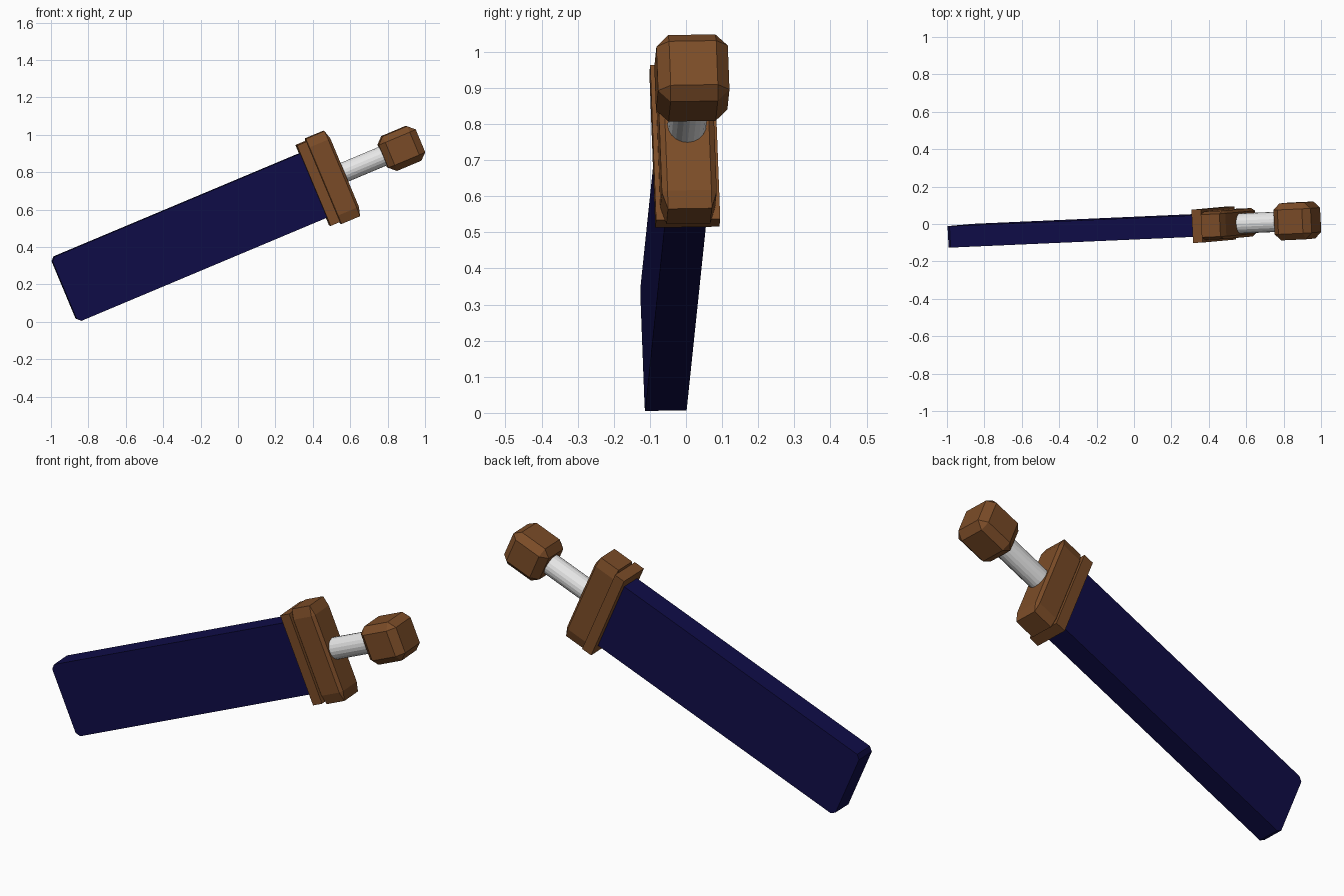
import bpy, bmesh
from mathutils import Matrix, Vector

cube = bpy.data.objects.get("Cube")
if cube:
    bpy.data.objects.remove(cube, do_unlink=True)


def material(name, color):
    m = bpy.data.materials.new(name)
    m.use_nodes = True
    m.diffuse_color = (*color, 1)
    m.node_tree.nodes["Principled BSDF"].inputs["Base Color"].default_value = (*color, 1)
    return m


navy = material("navy blue", (0.005, 0.004, 0.065))
brown = material("brown leather", (0.2, 0.073, 0.021))
white = material("white grip", (0.8, 0.8, 0.8))

# Tilted frame: local x runs from tip to pommel, local z across the blade
along = Vector((1, 0.044, 0.42)).normalized()
side = Vector((-0.387, -0.035, 0.92)).cross(along).normalized()
across = along.cross(side)
frame = Matrix((along, side, across)).transposed().to_4x4()
frame.translation = (-0.93, -0.063, 0.17)


def finish(bm, name, mat):
    bmesh.ops.recalc_face_normals(bm, faces=bm.faces)
    bm.transform(frame)
    mesh = bpy.data.meshes.new(name)
    bm.to_mesh(mesh)
    bm.free()
    mesh.materials.append(mat)
    obj = bpy.data.objects.new(name, mesh)
    bpy.context.collection.objects.link(obj)


def box(name, mat, start, end, width, height, chamfer=0, tip_chamfer=0):
    """Box from start to end along the axis; chamfer is a share of each side."""
    bm = bmesh.new()
    bmesh.ops.create_cube(bm, size=1)
    if chamfer:
        bmesh.ops.bevel(bm, geom=bm.edges[:], offset=chamfer, segments=1,
                        affect='EDGES', profile=0.5)
    bmesh.ops.scale(bm, vec=(end - start, width, height), verts=bm.verts)
    bmesh.ops.translate(bm, vec=((start + end) / 2, 0, 0), verts=bm.verts)
    if tip_chamfer:
        edges = [e for e in bm.edges if all(v.co.x < start + 0.001 for v in e.verts)
                 and abs(e.verts[0].co.z - e.verts[1].co.z) < 0.001]
        bmesh.ops.bevel(bm, geom=edges, offset=tip_chamfer, segments=1,
                        affect='EDGES', profile=0.5)
    finish(bm, name, mat)


# Broad blade, flat collar plate, guard block and pommel
box("blade", navy, 0, 1.47, 0.115, 0.372, tip_chamfer=0.02)
box("collar_plate", brown, 1.445, 1.5, 0.178, 0.466)
box("guard_block", brown, 1.49, 1.625, 0.152, 0.494, chamfer=0.1)
box("pommel", brown, 1.85, 2.065, 0.198, 0.2, chamfer=0.17)

# Round grip between guard and pommel
bm = bmesh.new()
bmesh.ops.create_cone(bm, cap_ends=True, segments=20, radius1=0.054, radius2=0.054,
                      depth=0.3, matrix=Matrix.Translation((1.75, 0, 0))
                      @ Matrix.Rotation(1.5708, 4, 'Y'))
finish(bm, "grip", white)
